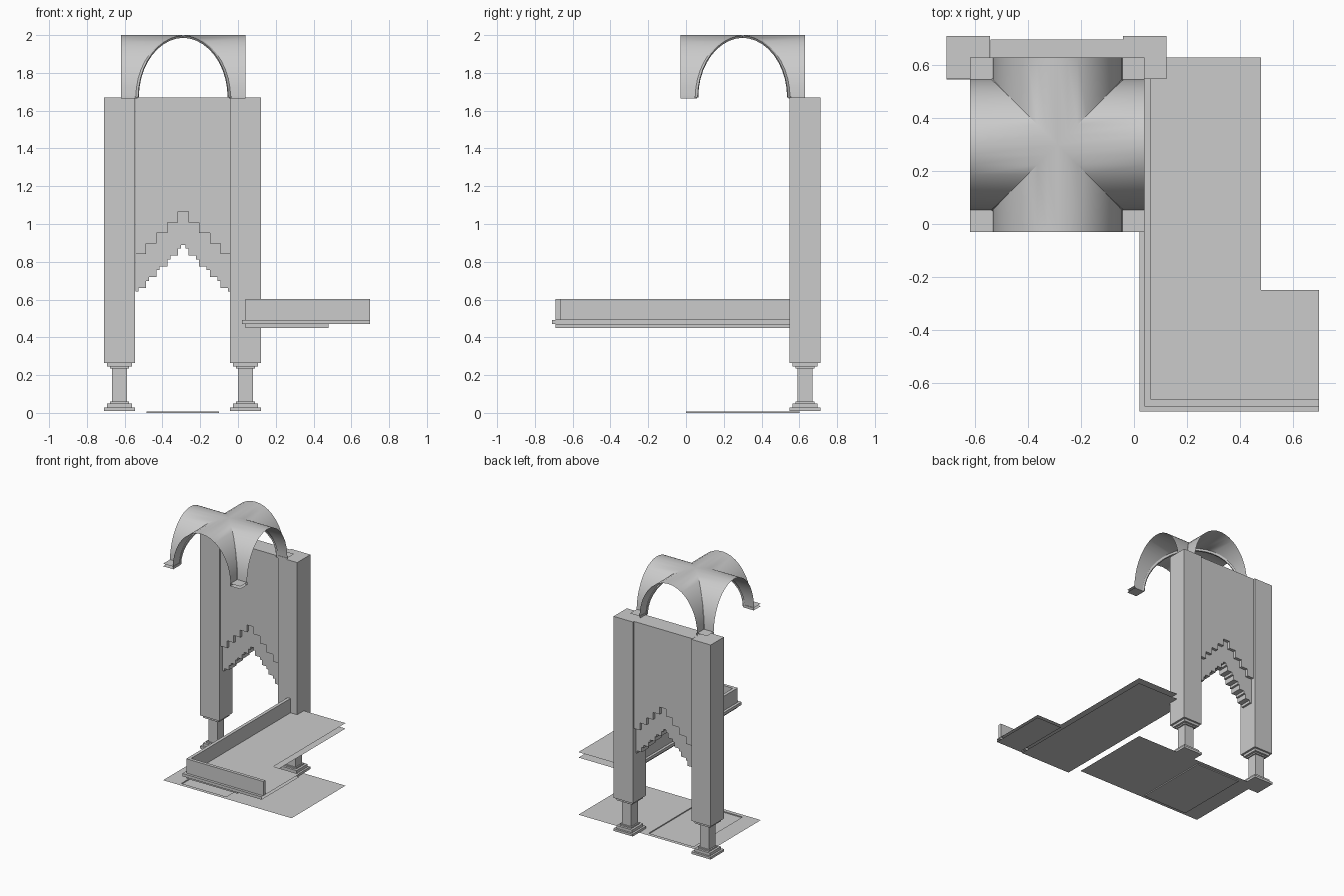
import bpy, bmesh, math
from mathutils import Matrix, Vector

if "Cube" in bpy.data.objects:
    bpy.data.objects.remove(bpy.data.objects["Cube"])

CX, CY = -0.29, 0.30          # centre of the vaulted bay
R, EDGE = 0.247, 0.33         # arch half span, bay half size
SPRING, TOP = 1.675, 2.0
WALL_Y = 0.63


def finish(name, bm, loc=(0, 0, 0), normals=True):
    bmesh.ops.remove_doubles(bm, verts=bm.verts, dist=1e-5)
    if normals:
        bmesh.ops.recalc_face_normals(bm, faces=bm.faces)
    me = bpy.data.meshes.new(name)
    bm.to_mesh(me)
    bm.free()
    ob = bpy.data.objects.new(name, me)
    bpy.context.collection.objects.link(ob)
    ob.location = loc
    return ob


def add_box(bm, x0, x1, y0, y1, z0, z1):
    m = Matrix.Translation(((x0 + x1) / 2, (y0 + y1) / 2, (z0 + z1) / 2))
    m = m @ Matrix.Diagonal((x1 - x0, y1 - y0, z1 - z0, 1))
    return bmesh.ops.create_cube(bm, size=1, matrix=m)["verts"]


def add_poly(bm, pts):
    return bm.faces.new([bm.verts.new(p) for p in pts])


def add_rect(bm, x0, x1, y0, y1, z, up=True):
    pts = [(x0, y0, z), (x1, y0, z), (x1, y1, z), (x0, y1, z)]
    add_poly(bm, pts if up else pts[::-1])


def extruded_profile(name, pts, y0, y1):
    bm = bmesh.new()
    f = add_poly(bm, [(x, y0, z) for x, z in pts])
    ext = bmesh.ops.extrude_face_region(bm, geom=[f], use_keep_orig=True)["geom"]
    bmesh.ops.translate(bm, vec=(0, y1 - y0, 0),
                        verts=[v for v in ext if isinstance(v, bmesh.types.BMVert)])
    return finish(name, bm)


# Square piers standing on short moulded columns
STACK = [(0.01, 0.028, 0.165), (0.028, 0.05, 0.134), (0.05, 0.06, 0.10),
         (0.06, 0.236, 0.08), (0.236, 0.246, 0.10), (0.246, 0.265, 0.134)]
for side, px in (("left", -0.627), ("right", 0.04)):
    bm = bmesh.new()
    for z0, z1, w in STACK:
        add_box(bm, px - w / 2, px + w / 2, WALL_Y - w / 2, WALL_Y + w / 2, z0, z1)
    finish(side + "_column", bm)
    bm = bmesh.new()
    add_box(bm, px - .0825, px + .0825, WALL_Y - .081, WALL_Y + .081, 0.265, 1.67)
    finish(side + "_pier", bm)


# Stepped arch wall: outer layer and thinner, finer stepped inner layer
def steps(edges):
    """Stepped underside from (half distance, height) pairs, mirrored about CX."""
    right, prev = [], 0
    for d, z in edges:
        right += [(prev, z), (d, z)]
        prev = d
    pts = [(CX - d, z) for d, z in right[:0:-1]] + [(CX + d, z) for d, z in right[1:]]
    return pts


W = 0.0562
outer = [((k + .5) * W, 1.065 - .056 * k) for k in range(5)]
inner = []
for k in range(5):
    inner += [((k + .5) * W - .016, .89 - .057 * k), ((k + .5) * W, .87 - .057 * k)]
half = outer[-1][0]
low = steps(outer)
extruded_profile("arch_wall", low + [(CX + half, 1.67), (CX - half, 1.67)],
                 WALL_Y - .068, WALL_Y + .068)
extruded_profile("arch_inner_steps", steps(inner) + low[::-1],
                 WALL_Y - .045, WALL_Y + .045)


# Groin vault: four open barrel arms meeting on the diagonals
N = 20


def height(u):
    return SPRING + (TOP - SPRING) * math.sqrt(max(0, 1 - (u / R) ** 2))


bm = bmesh.new()
for q in range(4):
    rot = Matrix.Rotation(q * math.pi / 2, 4, "Z")
    rows = []
    for i in range(N + 1):
        u = -R * math.cos(math.pi * i / N)
        rows.append([bm.verts.new(rot @ Vector((x, u, height(u)))) for x in (abs(u), EDGE)])
    for a, b in zip(rows, rows[1:]):
        bm.faces.new((a[0], a[1], b[1], b[0]))
vault = finish("groin_vault", bm, (CX, CY, 0), normals=False)

# Diagonal ribs under the groins
bm = bmesh.new()
for q in range(2):
    rot = Matrix.Rotation(math.pi / 4 + q * math.pi / 2, 4, "Z")
    rings = []
    for i in range(N + 1):
        a = math.pi * i / N
        u, n = -R * math.cos(a), Vector((-math.cos(a), 0, math.sin(a)))
        p = Vector((u * math.sqrt(2), 0, height(u) - .004))
        rings.append([bm.verts.new(rot @ (p + n * h + Vector((0, w, 0))))
                      for w, h in ((-.007, -.010), (.007, -.010), (.015, .003), (-.015, .003))])
    for a, b in zip(rings, rings[1:]):
        for j in range(4):
            k = (j + 1) % 4
            bm.faces.new((a[j], a[k], b[k], b[j]))
ribs = finish("vault_ribs", bm, (CX, CY, 0))

# Vault feet: thin plates open on the outer sides
bm = bmesh.new()
for sx in (-1, 1):
    for sy in (-1, 1):
        x0, x1 = sorted((sx * .243, sx * EDGE))
        y0, y1 = sorted((sy * .243, sy * EDGE))
        add_rect(bm, x0, x1, y0, y1, 1.664, up=False)
        add_rect(bm, x0, x1, y0, y1, 1.684)
        a, b, c = (sx * EDGE, sy * .243), (sx * .243, sy * .243), (sx * .243, sy * EDGE)
        for p, q in ((a, b), (b, c)):
            add_poly(bm, [(*p, 1.664), (*q, 1.664), (*q, 1.684), (*p, 1.684)])
finish("vault_feet", bm, (CX, CY, 0))

for ob in (vault, ribs):
    bpy.ops.object.select_all(action="DESELECT")
    ob.select_set(True)
    bpy.context.view_layer.objects.active = ob
    bpy.ops.object.shade_smooth_by_angle(angle=math.radians(35))

# Ground floor with a shallow sunken basin
FX0, FX1, FY0, FY1, FZ = -0.62, 0.48, -0.03, 0.63, 0.008
BX0, BX1, BY0, BY1 = -0.485, -0.10, 0.0, 0.6
bm = bmesh.new()
add_rect(bm, FX0, BX0, FY0, FY1, FZ)
add_rect(bm, BX1, FX1, FY0, FY1, FZ)
add_rect(bm, BX0, BX1, FY0, BY0, FZ)
add_rect(bm, BX0, BX1, BY1, FY1, FZ)
finish("ground_floor", bm, normals=False)
bm = bmesh.new()
add_rect(bm, BX0, BX1, BY0, BY1, 0)
c = [(BX0, BY0), (BX1, BY0), (BX1, BY1), (BX0, BY1)]
for i in range(4):
    p, q = c[i], c[(i + 1) % 4]
    add_poly(bm, [(*q, 0), (*p, 0), (*p, FZ), (*q, FZ)])
finish("sunken_basin", bm, normals=False)

# Balcony parapet: one profile swept around the outer corner (offset inwards, height)
PROFILE = [(0.02, 0.45), (0.02, 0.47), (0, 0.47), (0, 0.492), (0.02, 0.492),
           (0.02, 0.603), (0.045, 0.603), (0.045, 0.492)]
OX, OY = 0.02, -0.71
bm = bmesh.new()
for i, (p, q) in enumerate(zip(PROFILE, PROFILE[1:])):
    (d0, z0), (d1, z1) = p, q
    end = 0.48 if i == 0 else 0.70
    path = [[(OX + d, 0.63, z), (OX + d, OY + d, z), (end, OY + d, z)]
            for d, z in ((d0, z0), (d1, z1))]
    for k in range(2):
        add_poly(bm, [path[0][k], path[0][k + 1], path[1][k + 1], path[1][k]])
add_poly(bm, [(0.70, OY + d, z) for d, z in PROFILE[4:]])
finish("balcony_parapet", bm)

# Balcony deck and underside
bm = bmesh.new()
IX, IY = OX + .045, OY + .045
add_rect(bm, IX, 0.48, IY, 0.63, 0.492)
add_rect(bm, 0.48, 0.70, IY, -0.25, 0.492)
finish("balcony_deck", bm, normals=False)
bm = bmesh.new()
add_rect(bm, OX + .02, 0.48, OY + .02, 0.63, 0.45, up=False)
add_rect(bm, 0.48, 0.70, OY + .02, -0.25, 0.47, up=False)
finish("balcony_underside", bm, normals=False)
